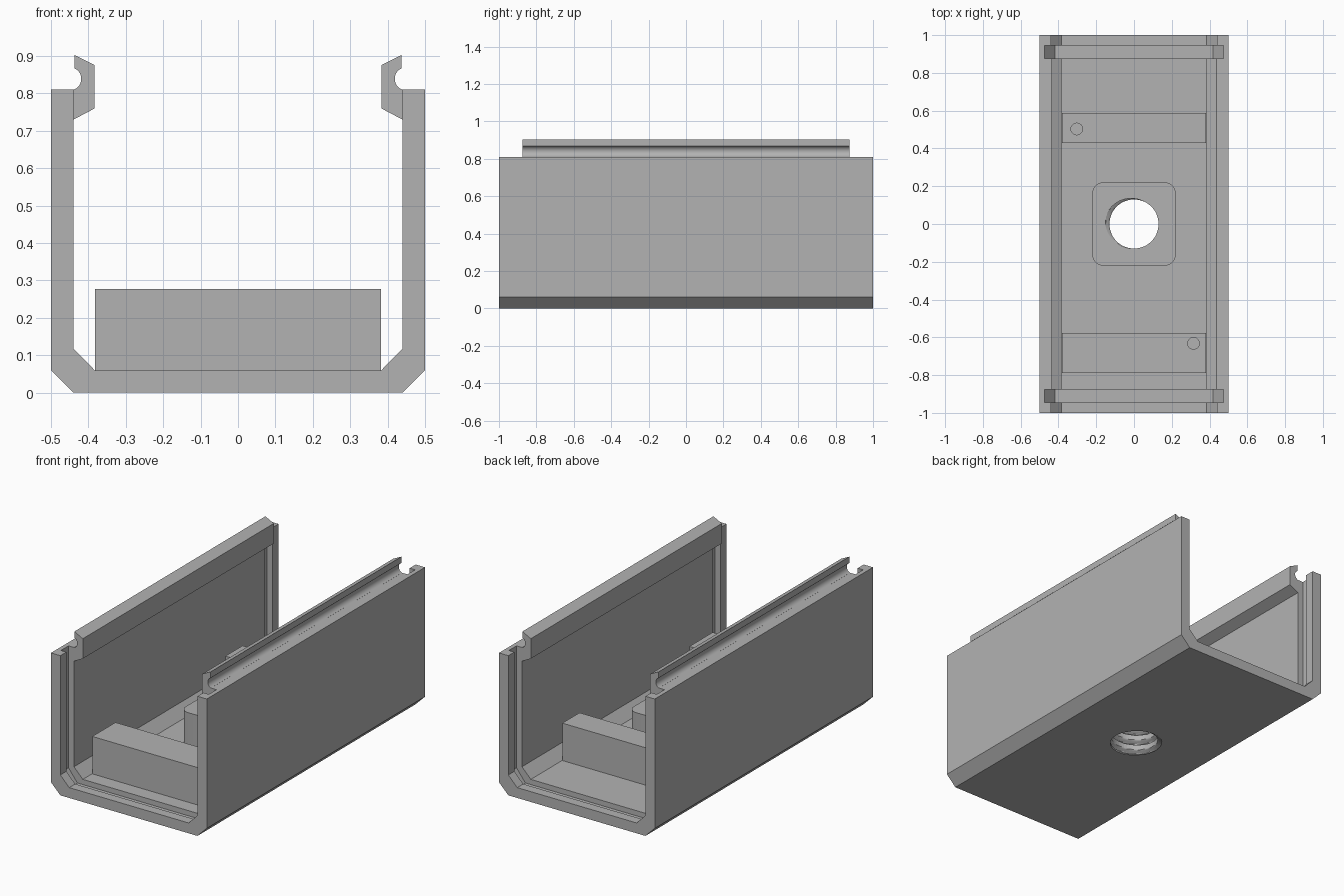
import bpy, bmesh, math

cube = bpy.data.objects.get("Cube")
if cube:
    bpy.data.objects.remove(cube, do_unlink=True)

grey = bpy.data.materials.new("plain_grey")
grey.use_nodes = True
grey.diffuse_color = (0.45, 0.45, 0.45, 1)
grey.node_tree.nodes["Principled BSDF"].inputs["Base Color"].default_value = (0.45, 0.45, 0.45, 1)


def finish(name, bm):
    bmesh.ops.recalc_face_normals(bm, faces=bm.faces)
    mesh = bpy.data.meshes.new(name)
    bm.to_mesh(mesh)
    bm.free()
    mesh.materials.append(grey)
    obj = bpy.data.objects.new(name, mesh)
    bpy.context.collection.objects.link(obj)
    return obj


def prism(name, outline, start, end, axis="y"):
    """Extrude a closed outline along y (outline in xz) or z (outline in xy)."""
    bm = bmesh.new()
    along_y = axis == "y"
    verts = [bm.verts.new((a, start, b) if along_y else (a, b, start)) for a, b in outline]
    face = bm.faces.new(verts)
    new = bmesh.ops.extrude_face_region(bm, geom=[face])["geom"]
    d = end - start
    bmesh.ops.translate(bm, vec=(0, d, 0) if along_y else (0, 0, d),
                        verts=[g for g in new if isinstance(g, bmesh.types.BMVert)])
    return finish(name, bm)


def arc(cx, cy, r, a0, a1, n):
    return [(cx + r * math.cos(math.radians(a0 + (a1 - a0) * i / n)),
             cy + r * math.sin(math.radians(a0 + (a1 - a0) * i / n))) for i in range(n + 1)]


def mirrored(half):
    return half + [(-x, z) for x, z in reversed(half)]


def select(obj):
    bpy.ops.object.select_all(action="DESELECT")
    obj.select_set(True)
    bpy.context.view_layer.objects.active = obj


def cut(obj, cutter):
    mod = obj.modifiers.new("cut", "BOOLEAN")
    mod.operation = "DIFFERENCE"
    mod.solver = "EXACT"
    mod.object = cutter
    select(obj)
    bpy.ops.object.modifier_apply(modifier=mod.name)


def smooth(obj):
    select(obj)
    bpy.ops.object.shade_smooth_by_angle(angle=math.radians(30))


def thread_cutter(top, pitch=0.062, minor=0.13, depth=0.026, sides=48, per_turn=12):
    """Solid screw shape whose ridge climbs once per pitch."""
    bm = bmesh.new()
    rings = []
    for k in range(-4, 64):
        z = k * pitch / per_turn
        ring = []
        for i in range(sides):
            a = math.tau * i / sides
            phase = (z - top) / pitch - (a - math.radians(165)) / math.tau
            phase -= round(phase)
            r = minor + depth * max(0, 1 - 4 * abs(phase))
            ring.append(bm.verts.new((r * math.cos(a), r * math.sin(a), z)))
        rings.append(ring)
    for low, high in zip(rings, rings[1:]):
        for i in range(sides):
            j = (i + 1) % sides
            bm.faces.new((low[i], low[j], high[j], high[i]))
    bm.faces.new(rings[0])
    bm.faces.new(rings[-1])
    bmesh.ops.triangulate(bm, faces=bm.faces)
    return finish("thread_cutter", bm)


# U-shaped channel with chamfered corners
FLOOR, WALL_TOP, BOSS_TOP, BLOCK_TOP = 0.06, 0.81, 0.255, 0.277
outer = [(0.5, WALL_TOP), (0.5, 0.06), (0.44, 0)]
inner = [(0.383, FLOOR), (0.44, 0.118), (0.44, WALL_TOP)]
right_half = outer + [(-x, z) for x, z in reversed(outer)]
left_back = [(-x, z) for x, z in reversed(inner)] + inner
channel = prism("channel", right_half + left_back, -1, 1)

# End-panel slots around the inside of the channel
slot = mirrored([(0.475, 0.95), (0.475, 0.103), (0.418, 0.03)])
for side in (-1, 1):
    cutter = prism("slot_cutter", slot, side * 0.875, side * 0.945)
    cut(channel, cutter)
    bpy.data.objects.remove(cutter, do_unlink=True)

# Rounded boss with a threaded hole right through the floor
corners = []
for sx, sy, a in ((1, 1, 0), (-1, 1, 90), (-1, -1, 180), (1, -1, 270)):
    corners += arc(sx * 0.165, sy * 0.165, 0.055, a, a + 90, 8)
boss = prism("threaded_boss", corners, FLOOR, BOSS_TOP, "z")
thread = thread_cutter(BOSS_TOP)
for part in (channel, boss):
    cut(part, thread)
bpy.data.objects.remove(thread, do_unlink=True)
smooth(boss)

# Cross blocks, each with a small blind screw hole
for name, y0, y1, hx, hy in (("front_block", -0.79, -0.577, 0.315, -0.632),
                             ("back_block", 0.43, 0.588, -0.303, 0.503)):
    block = prism(name, [(-0.382, y0), (0.382, y0), (0.382, y1), (-0.382, y1)],
                  FLOOR, BLOCK_TOP, "z")
    drill = prism("drill", arc(hx, hy, 0.031, 0, 345, 23), 0.1, 0.4, "z")
    cut(block, drill)
    bpy.data.objects.remove(drill, do_unlink=True)
    smooth(block)

# Snap rails along the wall tops, with a round groove facing outward
rail = [(0.44, 0.73), (0.383, 0.76), (0.383, 0.876), (0.437, 0.903)]
rail += arc(0.45, 0.839, 0.031, 115, 250, 12)
for name, side in (("left_rail", 1), ("right_rail", -1)):
    smooth(prism(name, [(side * x, z) for x, z in rail], -0.875, 0.875))
